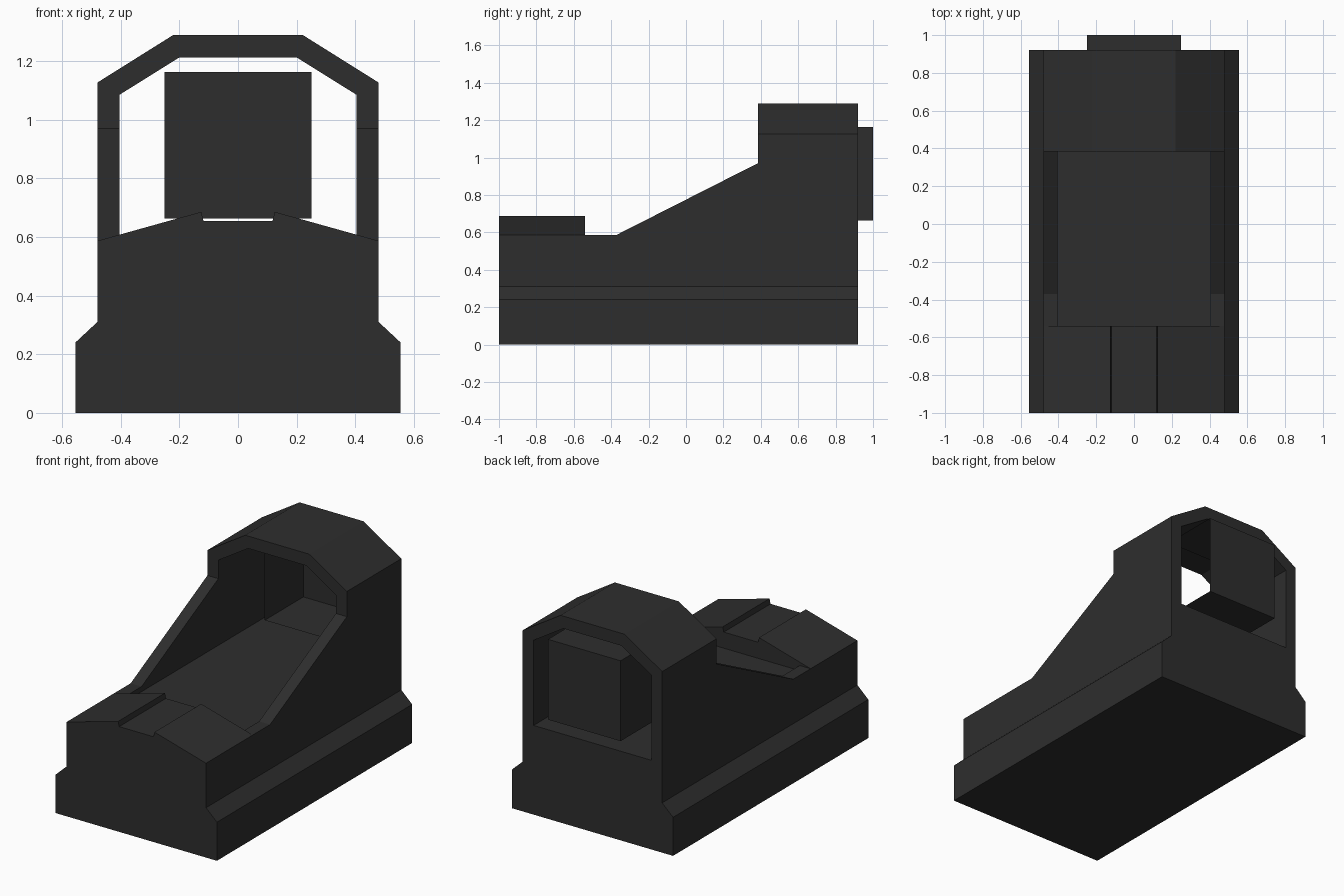
import bpy, bmesh

if "Cube" in bpy.data.objects:
    bpy.data.objects.remove(bpy.data.objects["Cube"])

dark = bpy.data.materials.new("matte black")
dark.diffuse_color = (0.027, 0.027, 0.027, 1)
dark.use_nodes = True
dark.node_tree.nodes["Principled BSDF"].inputs["Base Color"].default_value = dark.diffuse_color


def finish(name, bm):
    me = bpy.data.meshes.new(name)
    bm.to_mesh(me)
    bm.free()
    me.materials.append(dark)
    ob = bpy.data.objects.new(name, me)
    bpy.context.collection.objects.link(ob)
    return ob


def prism(name, profile, axis, a, b):
    """Extrude a profile: axis 'y' takes (x, z) points, axis 'x' takes (y, z)."""
    bm = bmesh.new()
    place = (lambda p, t: (p[0], t, p[1])) if axis == "y" else (lambda p, t: (t, p[0], p[1]))
    va = [bm.verts.new(place(p, a)) for p in profile]
    vb = [bm.verts.new(place(p, b)) for p in profile]
    n = len(profile)
    bm.faces.new(va)
    bm.faces.new(vb)
    for i in range(n):
        j = (i + 1) % n
        bm.faces.new((va[i], va[j], vb[j], vb[i]))
    bmesh.ops.recalc_face_normals(bm, faces=bm.faces)
    return finish(name, bm)


def mirrored(half):
    """Complete a half profile on +x with its mirror image."""
    return half + [(-x, z) for x, z in reversed(half)]


FRONT, BACK, FLOOR = -1.0, 0.92, 0.555

# Base with the wider foot
prism("base", mirrored([(0.555, 0), (0.555, 0.24), (0.48, 0.31), (0.48, FLOOR)]),
      "y", FRONT, BACK)

# Front block with sloped top and sighting notch
prism("front_block", mirrored([(0.48, FLOOR), (0.48, 0.587), (0.125, 0.686), (0.118, 0.655)]),
      "y", FRONT, -0.54)

# Side walls rising towards the hood
wall = [(-0.54, FLOOR), (-0.54, 0.587), (-0.37, 0.587), (0.385, 0.97), (BACK, 0.97), (BACK, FLOOR)]
for side, s in (("right", 1), ("left", -1)):
    prism("side_wall_" + side, wall, "x", s * 0.405, s * 0.48)

# Faceted hood arch
outer = mirrored([(0.48, 0.97), (0.48, 1.127), (0.22, 1.29)])
inner = mirrored([(0.405, 0.97), (0.405, 1.085), (0.2, 1.213)])
prism("hood", outer + inner[::-1], "y", 0.385, BACK)

# Thin lens housing, open to the front and to the right
bm = bmesh.new()
bmesh.ops.create_cube(bm, size=1)
for v in bm.verts:
    v.co = (v.co.x * 0.5, 0.81 + v.co.y * 0.38, 0.913 + v.co.z * 0.5)
bm.normal_update()
bmesh.ops.delete(bm, geom=[f for f in bm.faces if f.normal.y < -0.9 or f.normal.x > 0.9],
                 context="FACES")
finish("lens_housing", bm)
